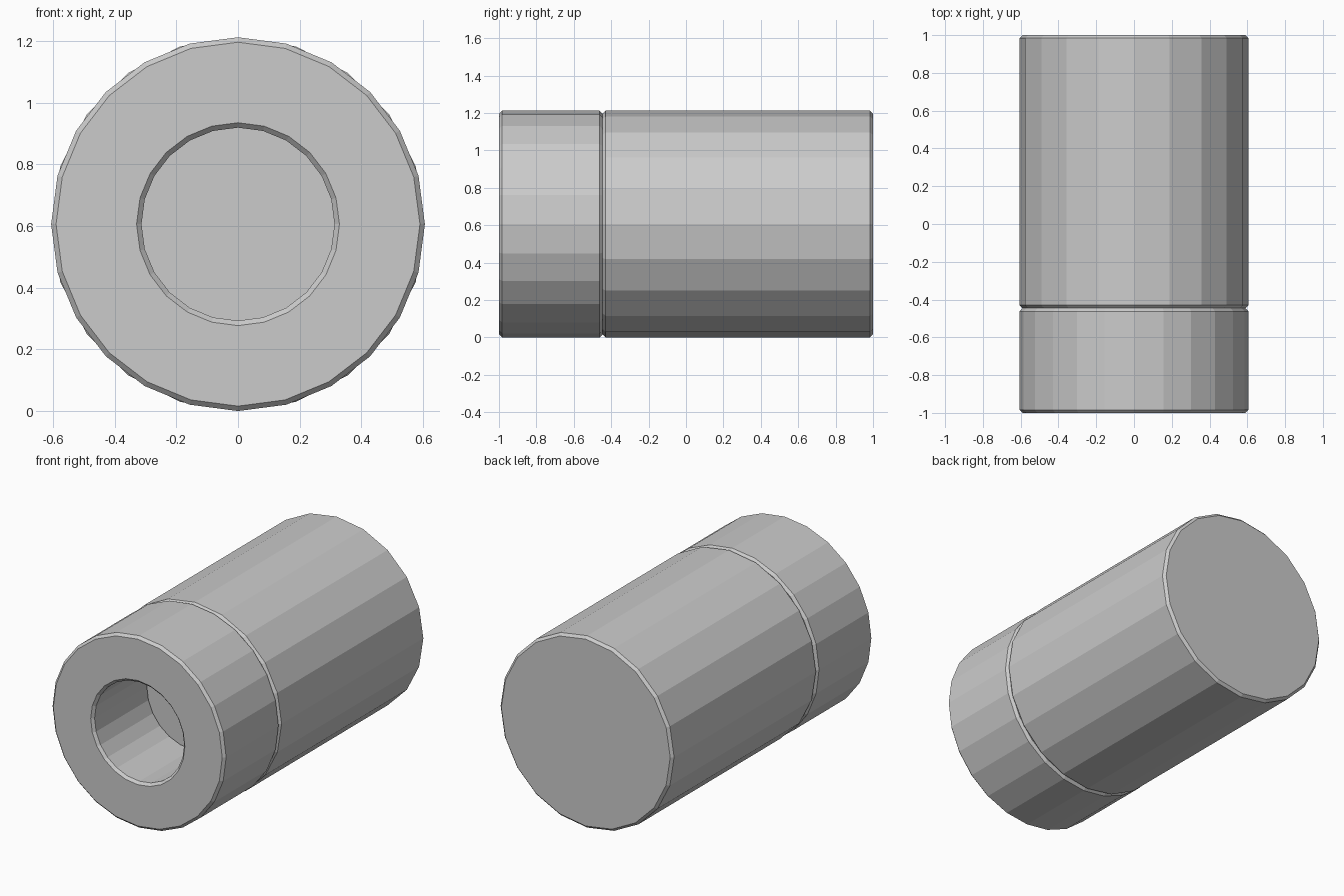
import bpy, bmesh
from math import sin, cos, tau

if "Cube" in bpy.data.objects:
    bpy.data.objects.remove(bpy.data.objects["Cube"])

R = 0.606    # outer radius, also the axis height
HOLE = 0.313 # bore radius
C = 0.016    # chamfer
SEAM = -0.446


def lathe(name, profile, sides, closed):
    """Turn a (radius, y) profile about the y axis; cap the ends if open."""
    bm = bmesh.new()
    rings = [[bm.verts.new((r * sin(tau * i / sides), y, R + r * cos(tau * i / sides)))
              for i in range(sides)] for r, y in profile]
    pairs = list(zip(rings, rings[1:]))
    if closed:
        pairs.append((rings[-1], rings[0]))
    else:
        bm.faces.new(rings[0])
        bm.faces.new(rings[-1])
    for a, b in pairs:
        for i in range(sides):
            j = (i + 1) % sides
            bm.faces.new((a[i], a[j], b[j], b[i]))
    bmesh.ops.recalc_face_normals(bm, faces=bm.faces)
    mesh = bpy.data.meshes.new(name)
    bm.to_mesh(mesh)
    bm.free()
    obj = bpy.data.objects.new(name, mesh)
    bpy.context.collection.objects.link(obj)
    return obj


# Rear solid body, 20 sides, chamfered at both ends
lathe("body", [(R - C, SEAM), (R, SEAM + C), (R, 1 - C), (R - C, 1)], 20, False)

# Front collar with a chamfered bore, 24 sides
lathe("collar", [
    (HOLE + C, -1), (R - C, -1), (R, -1 + C),
    (R, SEAM - C), (R - C, SEAM), (HOLE + C, SEAM),
    (HOLE, SEAM - C), (HOLE, -1 + C)], 24, True)
